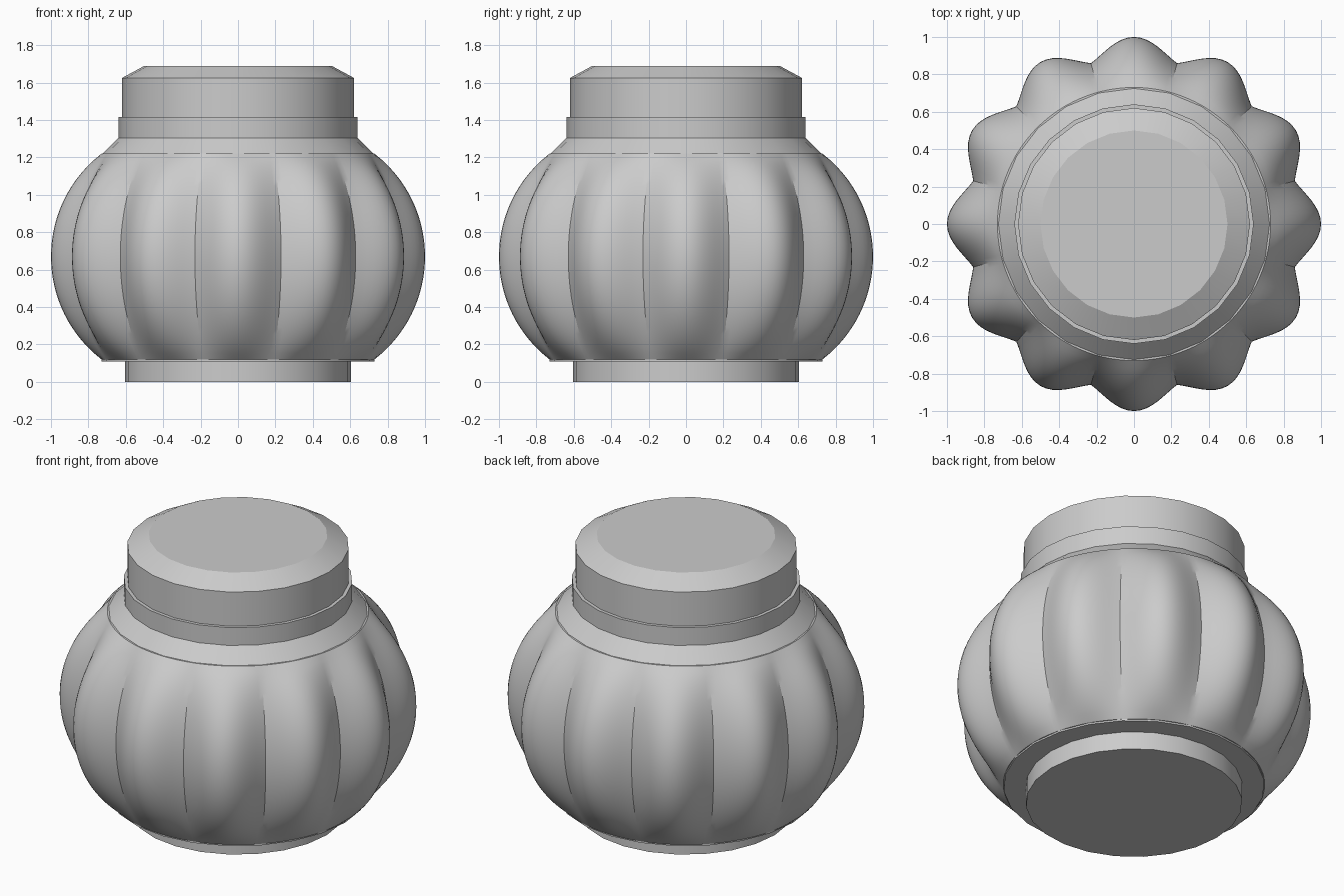
import bpy
import bmesh
from math import sin, cos, pi, radians, sqrt

if "Cube" in bpy.data.objects:
    bpy.data.objects.remove(bpy.data.objects["Cube"])

grey = bpy.data.materials.new("plain grey")
grey.use_nodes = True
colour = (0.6, 0.6, 0.6, 1)
grey.diffuse_color = colour
grey.node_tree.nodes["Principled BSDF"].inputs["Base Color"].default_value = colour

LOBES = 12
MID_Z, HALF_HEIGHT, RIM = 0.67, 0.55, 0.73


def revolve(name, rows, radius, segments):
    """Skin rings of points, where radius(row, angle) gives (r, z), and cap both ends."""
    bm = bmesh.new()
    rings = []
    for row in rows:
        ring = []
        for i in range(segments):
            a = 2 * pi * i / segments
            r, z = radius(row, a)
            ring.append(bm.verts.new((r * cos(a), r * sin(a), z)))
        rings.append(ring)
    for low, high in zip(rings, rings[1:]):
        for i in range(segments):
            j = (i + 1) % segments
            bm.faces.new((low[i], low[j], high[j], high[i]))
    bm.faces.new(rings[0][::-1])
    bm.faces.new(rings[-1])
    mesh = bpy.data.meshes.new(name)
    bm.to_mesh(mesh)
    bm.free()
    obj = bpy.data.objects.new(name, mesh)
    bpy.context.collection.objects.link(obj)
    mesh.materials.append(grey)
    bpy.ops.object.select_all(action="DESELECT")
    obj.select_set(True)
    bpy.context.view_layer.objects.active = obj
    bpy.ops.object.shade_smooth_by_angle(angle=radians(25))
    return obj


def lathe(name, profile):
    return revolve(name, profile, lambda point, a: point, 24)


def lobed(t, angle):
    """Bulging wall: rounded ribs with sharp valleys, fading into round rims."""
    s = (angle * LOBES / (2 * pi)) % 1
    k = 1 - abs(2 * s - 1)
    k = 1 - k                       # 1 on a rib, 0 in a valley
    rib = 0.55 * sin(pi * k / 2) + 0.45 * (1 - cos(pi * k)) / 2
    bulge = 0.16 + 0.11 * rib
    arc = (bulge ** 2 + HALF_HEIGHT ** 2) / (2 * bulge)
    dz = t * HALF_HEIGHT
    return RIM + bulge - arc + sqrt(arc ** 2 - dz ** 2), MID_Z + dz


# Ribbed body
revolve("ribbed_body", [i / 16 - 1 for i in range(33)], lobed, LOBES * 16)

# Base
lathe("foot", [(0.605, 0), (0.605, 0.115)])
lathe("base_plate", [(RIM, 0.11), (RIM, 0.125)])

# Shoulder, neck and lid
lathe("shoulder", [(RIM, 1.215), (0.64, 1.305)])
lathe("neck_ring", [(0.64, 1.3), (0.64, 1.415)])
lathe("lid", [(0.62, 1.41), (0.62, 1.625), (0.5, 1.69)])
